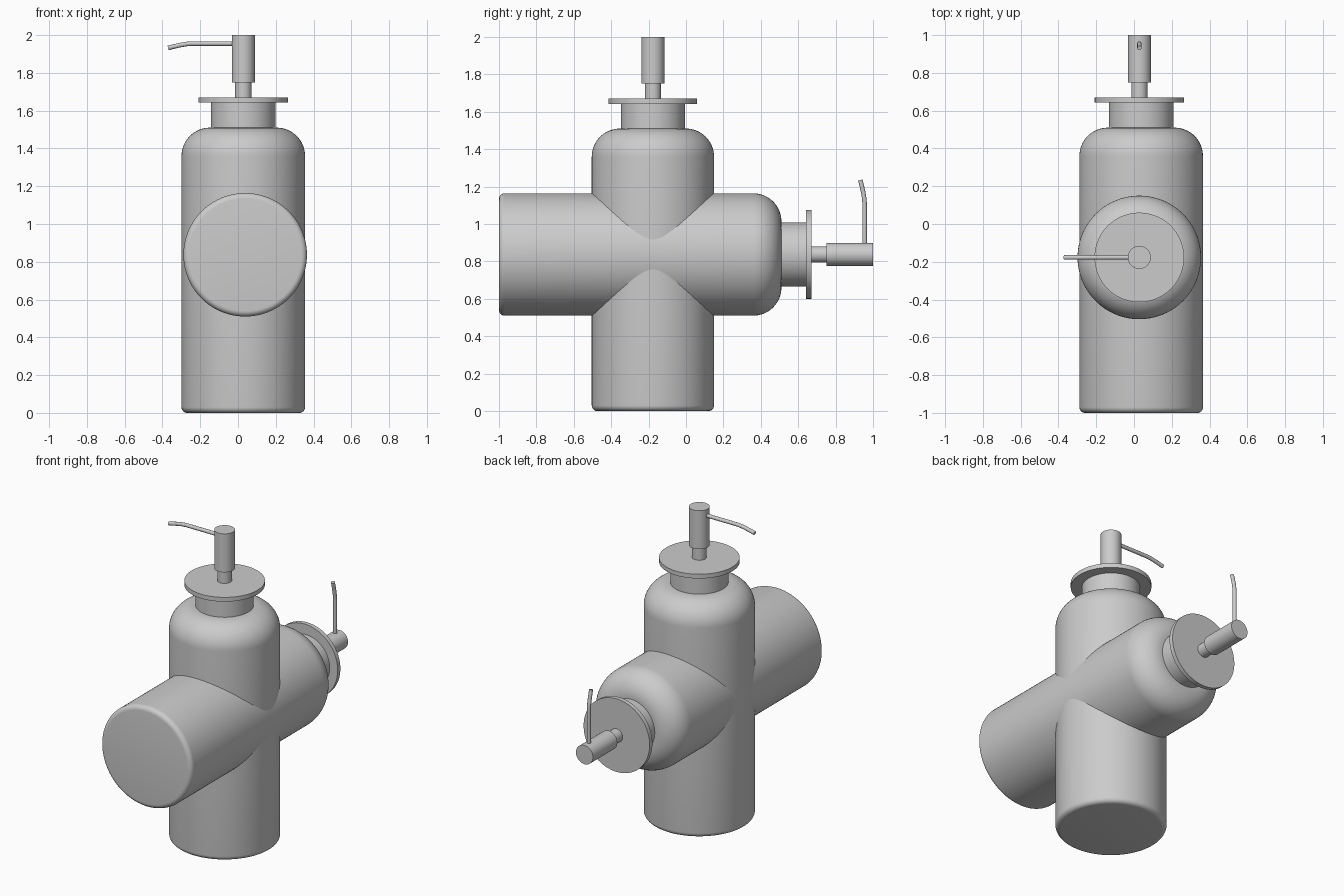
import bpy
import bmesh
from math import sin, cos, pi, radians
from mathutils import Matrix, Vector

cube = bpy.data.objects.get("Cube")
if cube:
    bpy.data.objects.remove(cube, do_unlink=True)

grey = bpy.data.materials.new("satin grey")
grey.use_nodes = True
colour = (0.6, 0.6, 0.6, 1)
grey.diffuse_color = colour
grey.node_tree.nodes["Principled BSDF"].inputs["Base Color"].default_value = colour


def finish(obj, matrix):
    """Assign the material, place the part and smooth all but its sharp edges."""
    obj.data.materials.append(grey)
    obj.matrix_world = matrix
    bpy.ops.object.select_all(action="DESELECT")
    obj.select_set(True)
    bpy.context.view_layer.objects.active = obj
    if obj.type == "CURVE":
        bpy.ops.object.convert(target="MESH")
    bpy.ops.object.shade_smooth_by_angle(angle=radians(35))


def lathe(name, profile, matrix, steps=96):
    """Revolve an (r, z) profile, which starts and ends on the axis."""
    bm = bmesh.new()
    verts = [bm.verts.new((r, 0, z)) for r, z in profile]
    edges = [bm.edges.new(pair) for pair in zip(verts, verts[1:])]
    bmesh.ops.spin(bm, geom=verts + edges, cent=(0, 0, 0), axis=(0, 0, 1),
                   angle=2 * pi, steps=steps)
    bmesh.ops.remove_doubles(bm, verts=bm.verts, dist=1e-5)
    bmesh.ops.recalc_face_normals(bm, faces=bm.faces)
    mesh = bpy.data.meshes.new(name)
    bm.to_mesh(mesh)
    bm.free()
    obj = bpy.data.objects.new(name, mesh)
    bpy.context.collection.objects.link(obj)
    finish(obj, matrix)


def fillet(r, z, size, start, count):
    """Quarter-circle profile points about (r, z)."""
    angles = [start + pi / 2 * i / count for i in range(count + 1)]
    return [(r + size * cos(a), z + size * sin(a)) for a in angles]


def disc(name, radius, bottom, top, matrix):
    lathe(name, [(0, bottom), (radius, bottom), (radius, top), (0, top)], matrix)


def spout(name, matrix):
    """Thin tube that runs straight out of the head and then droops."""
    path = [(0, 1.955), (-0.27, 1.955), (-0.30, 1.953), (-0.335, 1.947),
            (-0.37, 1.939), (-0.398, 1.932)]
    curve = bpy.data.curves.new(name, "CURVE")
    curve.dimensions = "3D"
    curve.bevel_depth = 0.012
    curve.bevel_resolution = 4
    curve.use_fill_caps = True
    line = curve.splines.new("POLY")
    line.points.add(len(path) - 1)
    for point, (x, z) in zip(line.points, path):
        point.co = (x, 0, z, 1)
    obj = bpy.data.objects.new(name, curve)
    bpy.context.collection.objects.link(obj)
    finish(obj, matrix)


def dispenser(prefix, matrix, shift):
    """Bottle with a neck, flange and pump; shift offsets the bottle sideways."""
    bottle = matrix @ Matrix.Translation((0, shift, 0))
    radius, foot, shoulder, top = 0.327, 0.03, 0.15, 1.51
    body = [(0, 0)]
    body += fillet(radius - foot, foot, foot, -pi / 2, 6)
    body += fillet(radius - shoulder, top - shoulder, shoulder, 0, 16)
    body += [(0, top)]
    lathe(prefix + "_bottle", body, bottle)
    disc(prefix + "_neck", 0.171, top - 0.02, 1.645, bottle)
    disc(prefix + "_flange", 0.237, 1.642, 1.67, matrix)
    disc(prefix + "_pump_stem", 0.043, 1.66, 1.76, matrix)
    disc(prefix + "_pump_head", 0.061, 1.75, 2.0, matrix)
    spout(prefix + "_spout", matrix)


# Upright dispenser
dispenser("upright", Matrix.Translation((0.028, -0.177, 0)), 0)

# Lying dispenser: its axis points back and its spout points up
turn = Matrix(((0, -1, 0), (0, 0, 1), (-1, 0, 0))).to_4x4()
dispenser("lying", Matrix.Translation(Vector((0.029, -1, 0.837))) @ turn, -0.009)
